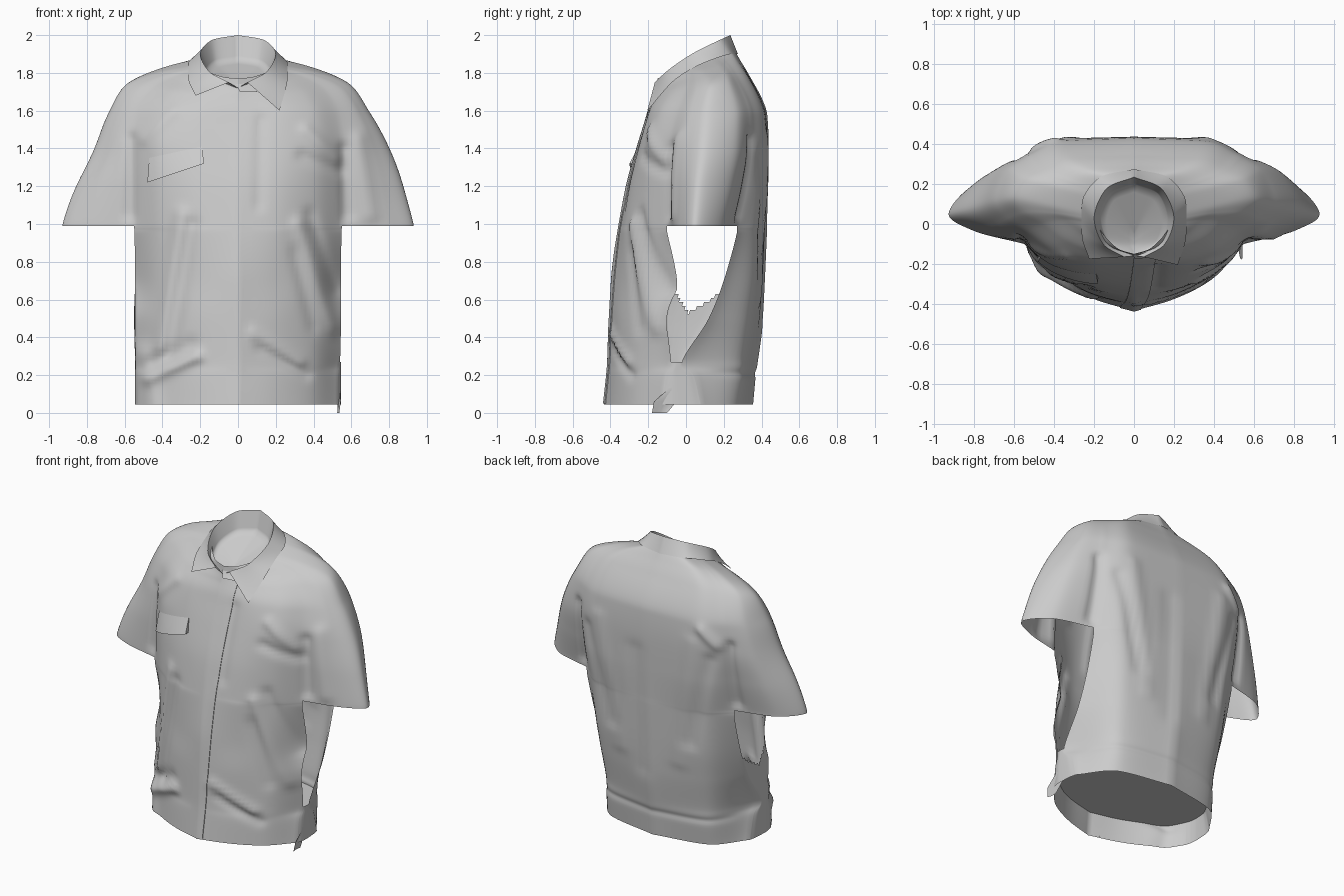
import bpy, bmesh, math
from mathutils import Vector
from mathutils.bvhtree import BVHTree

if "Cube" in bpy.data.objects:
    bpy.data.objects.remove(bpy.data.objects["Cube"])


def interp(vals, t):
    """Monotone cubic through evenly spaced values."""
    n = len(vals)
    i = min(int(t), n - 2)
    f = t - i

    def slope(k):
        if k == 0 or k == n - 1:
            j = min(k, n - 2)
            return vals[j + 1] - vals[j]
        a, b = vals[k] - vals[k - 1], vals[k + 1] - vals[k]
        return 0 if a * b <= 0 else 2 * a * b / (a + b)
    m0, m1 = slope(i), slope(i + 1)
    return ((2*f**3 - 3*f*f + 1) * vals[i] + (f**3 - 2*f*f + f) * m0
            + (3*f*f - 2*f**3) * vals[i + 1] + (f**3 - f*f) * m1)


def across(vals, u):
    """Front panel, sleeve and back panel are separate curves meeting at creases."""
    if u <= 3:
        return interp(vals[:4], u)
    return interp(vals[3:8], u - 3) if u < 7 else interp(vals[7:], u - 7)


def finish(name, bm, angle=50):
    bmesh.ops.remove_doubles(bm, verts=bm.verts, dist=0.0005)
    bmesh.ops.delete(bm, geom=[v for v in bm.verts if not v.link_faces], context='VERTS')
    bmesh.ops.recalc_face_normals(bm, faces=bm.faces)
    me = bpy.data.meshes.new(name)
    bm.to_mesh(me)
    ob = bpy.data.objects.new(name, me)
    bpy.context.collection.objects.link(ob)
    bpy.ops.object.select_all(action='DESELECT')
    ob.select_set(True)
    bpy.context.view_layer.objects.active = ob
    bpy.ops.object.shade_smooth_by_angle(angle=math.radians(angle))


def add_grid(bm, pts, keep=lambda i, j: True):
    vs = [[bm.verts.new(p) for p in row] for row in pts]
    for i in range(len(vs) - 1):
        for j in range(len(vs[0]) - 1):
            if keep(i, j):
                bm.faces.new((vs[i][j], vs[i][j+1], vs[i+1][j+1], vs[i+1][j]))


# Fabric folds: x1, z1, x2, z2, width, depth (positive = outward)
FRONT_FOLDS = [
    (-.30, 1.05, -.42, .35, .035, .018), (-.24, 1.00, -.36, .30, .035, -.015),
    (-.48, .18, -.22, .30, .035, .028), (-.45, .27, -.25, .36, .035, -.016),
    (-.47, .05, -.50, .30, .06, .04),
    (.08, .42, .33, .27, .03, .016), (.12, .34, .36, .20, .03, -.012),
    (.32, 1.00, .50, .45, .035, .020), (.38, 1.05, .52, .65, .03, -.016),
    (.30, .85, .40, .45, .03, -.012), (.52, 1.35, .36, 1.50, .03, .015),
    (.53, 1.28, .34, 1.36, .03, -.015), (-.50, 1.45, -.34, 1.60, .03, .012),
    (.56, 1.40, .58, 1.05, .03, -.02), (-.56, 1.45, -.57, 1.05, .03, -.02),
    (.64, 1.45, .70, 1.05, .04, .015), (.12, 1.55, .11, 1.1, .03, -.010)]
BACK_FOLDS = [
    (-.45, 1.35, -.30, .75, .04, -.016), (.45, 1.35, .28, .75, .04, -.016),
    (.36, 1.45, .22, .6, .04, .010), (-.34, 1.45, -.22, .6, .04, .010),
    (-.56, 1.45, -.57, 1.05, .03, -.025), (.56, 1.45, .57, 1.05, .03, -.025),
    (.08, 1.3, .05, .5, .05, -.010), (-.5, 1.45, -.4, 1.55, .03, .02),
    (-.45, .21, .45, .21, .02, -.006)]


def folds(table, x, z):
    d = 0
    for x1, z1, x2, z2, w, a in table:
        dx, dz = x2 - x1, z2 - z1
        t = ((x - x1) * dx + (z - z1) * dz) / (dx * dx + dz * dz)
        t = max(0, min(1, t))
        r = ((x - x1 - t * dx)**2 + (z - z1 - t * dz)**2) / (w * w)
        d += a * math.exp(-r)
    return d


# Body slices: z, tilt, tip half-width, crease half-width,
# y at front centre, front 1/3, front 2/3, front crease, tip, back crease, back, back centre
ROWS = [
    (.045, 0, .545, .53, -.435, -.38, -.28, -.13, -.06, .08, .28, .355),
    (.20, 0, .545, .53, -.42, -.37, -.27, -.11, -.06, .04, .30, .37),
    (.27, 0, .545, .54, -.415, -.36, -.26, -.08, -.05, -.02, .30, .38),
    (.50, 0, .55, .545, -.405, -.355, -.25, -.10, 0, .12, .34, .41),
    (.70, 0, .55, .545, -.395, -.34, -.24, -.05, .06, .20, .37, .42),
    (.96, 0, .55, .548, -.36, -.33, -.23, -.10, .10, .27, .39, .43)]
ROWS += [
    (.99, 0, .93, .55, -.355, -.325, -.23, -.10, .05, .27, .395, .43),
    (1.20, 0, .87, .55, -.315, -.295, -.22, -.10, .07, .32, .42, .435),
    (1.40, 0, .79, .55, -.26, -.25, -.20, -.09, .10, .35, .425, .438),
    (1.58, 0, .70, .53, -.205, -.20, -.15, -.05, .12, .345, .415, .43),
    (1.72, .2, .595, .46, -.17, -.15, -.09, 0, .13, .27, .33, .34),
    (1.79, .3, .42, .34, -.155, -.12, -.05, .02, .10, .22, .275, .29),
    (1.84, .35, .22, .19, -.15, -.13, -.07, 0, .06, .17, .24, .26)]
SUB = 9


def body_side(s):
    pts = []
    for i in range((len(ROWS) - 1) * SUB + 1):
        z, tilt, w, c, f0, f1, f2, fc, tip, bc, b2, b0 = [
            interp([r[k] for r in ROWS], i / SUB) for k in range(12)]
        if i >= 6 * SUB:  # the two sleeves hang a little differently
            w += (.012 if s > 0 else -.03) * math.exp(-((z - 1.38) / .2)**2)
        m = c + .68 * (w - c)
        xs = [0, .36*c, .73*c, c, m, w, m, c, .68*c, 0]
        ys = [f0, f1, f2, fc, fc + .45*(tip - fc), tip, bc + .35*(tip - bc), bc, b2, b0]
        row = []
        for j in range(9 * SUB + 1):
            u = j / SUB
            x, y = s * across(xs, u), across(ys, u)
            zz = z + tilt * (y - .05)
            fade = min(1, abs(u - 5))
            if u < 5:
                y -= fade * folds(FRONT_FOLDS, x, zz)
            else:
                y += fade * folds(BACK_FOLDS, x, zz)
            row.append((x, y, zz))
        pts.append(row)
    return pts


# Shirt body with sleeves, open at the sides below the sleeves
bm = bmesh.new()
sides = {s: body_side(s) for s in (1, -1)}
for s, low, taper in ((1, 2, 0), (-1, 3.1, .3)):
    add_grid(bm, sides[s], lambda i, j: not (
        low * SUB + taper * abs(j - 5 * SUB) <= i < 6 * SUB and 3 * SUB <= j < 7 * SUB))
bmesh.ops.remove_doubles(bm, verts=bm.verts, dist=0.0005)
cloth = BVHTree.FromBMesh(bm)
finish("shirt_body", bm, 70)

# Closing surface inside the hem
bm = bmesh.new()
add_grid(bm, [[Vector(a).lerp(Vector(b), t / 12) for t in range(13)]
              for a, b in zip(sides[1][SUB], sides[-1][SUB])])
finish("hem_lining", bm)

# Collar: neck lining, top edge and folded outer leaf on each side
bm = bmesh.new()
CENTRE = [(.0, -.14, 1.715), (.0, -.11, 1.715), (.0, -.08, 1.72), (.0, -.05, 1.73), (0, -.04, 1.735)]
INNER = [(.0, -.16, 1.72), (.13, -.08, 1.75), (.165, .03, 1.80), (.12, .15, 1.85), (0, .20, 1.87)]
TOP = [(.05, -.165, 1.75), (.155, -.10, 1.81), (.20, .03, 1.90), (.135, .18, 1.975), (0, .235, 2.0)]
for s, tip in ((1, (.22, -.205, 1.60)), (-1, (.225, -.175, 1.68))):
    outer = [tip, (.262, -.05, 1.77), (.262, .10, 1.855), (.16, .24, 1.90), (0, .275, 1.90)]
    pts = []
    for a, b in ((CENTRE, INNER), (INNER, TOP), (TOP, outer)):
        for k in range(0 if not pts else 1, 7):
            row = []
            for j in range(33):
                p = [Vector([interp([q[c] for q in crv], j / 8) for c in range(3)]) for crv in (a, b)]
                v = p[0].lerp(p[1], k / 6)
                row.append((v.x * s, v.y, v.z))
            pts.append(row)
    add_grid(bm, pts)
finish("collar", bm, 75)


# Panels lying on the front of the cloth; corners are (x, z)
def panel(name, tl, tr, br, bl, lift_top, lift_low, nx, nz):
    tl, tr, br, bl = [Vector(p) for p in (tl, tr, br, bl)]
    bm = bmesh.new()
    pts = []
    for i in range(nz + 1):
        v = i / nz
        row = []
        for j in range(-1, nx + 2):
            t = min(max(j / nx, 0), 1)
            p = tl.lerp(tr, t).lerp(bl.lerp(br, t), v)
            hit = cloth.ray_cast(Vector((p.x, -1, p.y)), Vector((0, 1, 0)))[0]
            y = hit.y if hit else -.2
            rim = 0 <= j <= nx
            row.append((p.x, y - (lift_top + (lift_low - lift_top) * v if rim else 0), p.y))
        pts.append(row)
    # lower edge turns back to the cloth
    pts.append([(x, y + lift_low * .9, z + .004) for x, y, z in pts[-1]])
    add_grid(bm, pts)
    finish(name, bm, 40)


panel("pocket_flap", (-.47, 1.35), (-.19, 1.41), (-.18, 1.32), (-.48, 1.22), .003, .028, 14, 6)
panel("front_placket", (0, 1.70), (.11, 1.70), (.035, .05), (-.07, .05), .004, .005, 6, 60)
panel("collar_tab", (-.01, 1.74), (.12, 1.75), (.10, 1.70), (.01, 1.70), .004, .016, 6, 3)

# Loose hem tab hanging at the side seam
bm = bmesh.new()
add_grid(bm, [[(.535 + .01 * math.sin(3 * t + k), y0 + (y1 - y0) * t, z)
               for t in (0, .25, .5, .75, 1)]
              for k, (z, y0, y1) in enumerate(((.19, -.06, -.04), (.12, -.10, -.03),
                                              (.06, -.17, -.05), (0, -.18, -.10)))])
finish("hem_tab", bm)
